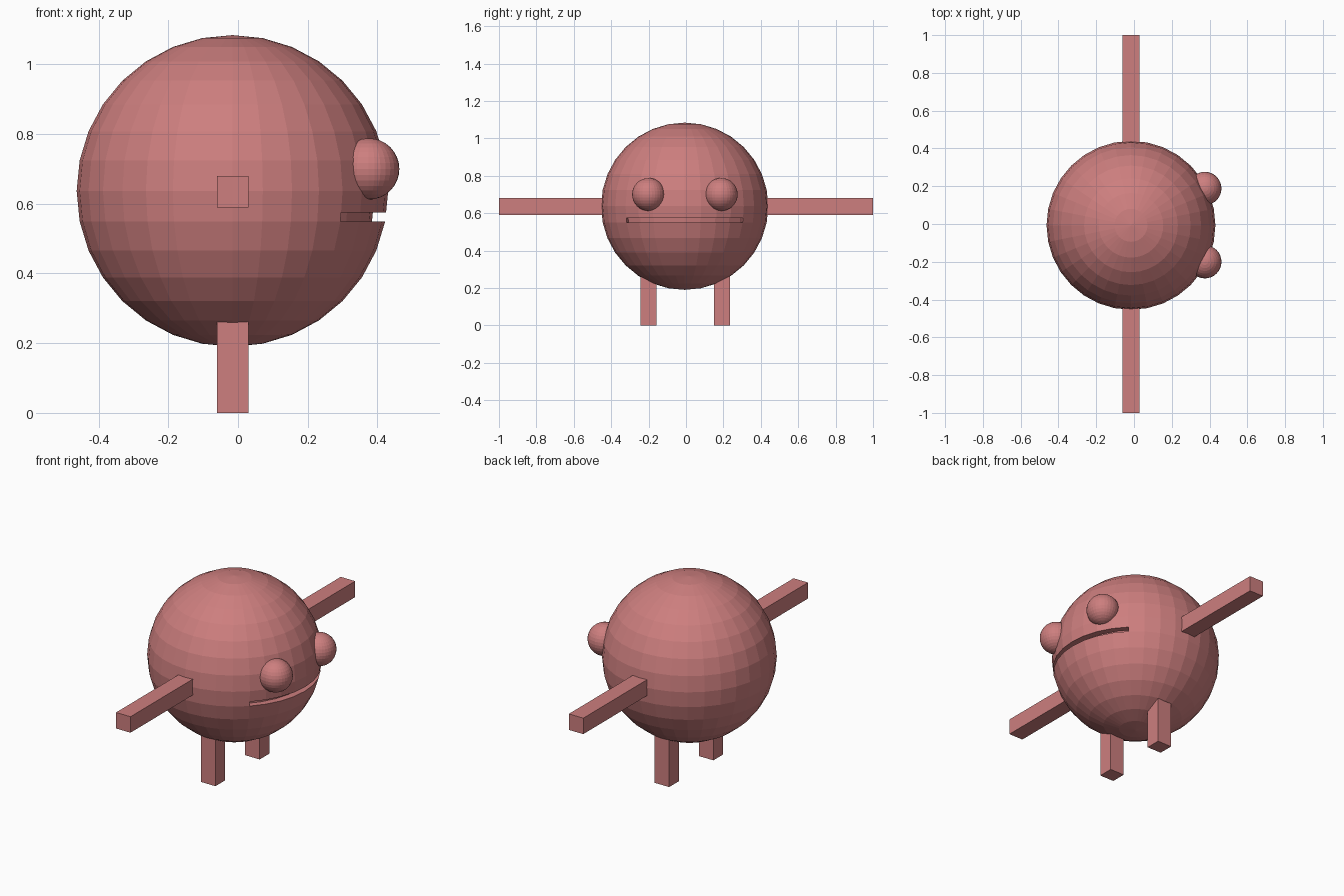
import bpy, bmesh, math
from mathutils import Matrix, Vector

if "Cube" in bpy.data.objects:
    bpy.data.objects.remove(bpy.data.objects["Cube"])

CENTER = Vector((-0.016, -0.007, 0.637))
RADIUS = 0.447

skin = bpy.data.materials.new("dusty_red")
skin.diffuse_color = (0.61, 0.21, 0.21, 1.0)
skin.use_nodes = True
skin.node_tree.nodes["Principled BSDF"].inputs["Base Color"].default_value = skin.diffuse_color


def finish(name, bm):
    mesh = bpy.data.meshes.new(name)
    bm.to_mesh(mesh)
    bm.free()
    mesh.materials.append(skin)
    obj = bpy.data.objects.new(name, mesh)
    bpy.context.collection.objects.link(obj)
    return obj


def ball(radius):
    bm = bmesh.new()
    bmesh.ops.create_uvsphere(bm, u_segments=32, v_segments=16, radius=radius)
    return bm


def box(name, lo, hi):
    lo, hi = Vector(lo), Vector(hi)
    bm = bmesh.new()
    bmesh.ops.create_cube(bm, size=1.0)
    bmesh.ops.transform(bm, verts=bm.verts, matrix=Matrix.Translation(
        (lo + hi) / 2) @ Matrix.Diagonal((*(hi - lo), 1)))
    return finish(name, bm)


def in_mouth(face, top):
    c = face.calc_center_median()
    return (-0.087 < c.z < top and c.x > 0
            and abs(math.atan2(c.y, c.x)) < math.radians(45))


# Body: faceted ball with a recessed mouth slot facing +x
bm = ball(RADIUS)
strip = [f for f in bm.faces if in_mouth(f, 0)]
edges = {e for f in strip for e in f.edges}
bmesh.ops.bisect_plane(bm, geom=strip + list(edges), dist=1e-5,
                       plane_co=(0, 0, -0.062), plane_no=(0, 0, 1))
slot = [f for f in bm.faces if in_mouth(f, -0.064)]
bmesh.ops.inset_region(bm, faces=slot, thickness=0.0, depth=0.0)
for v in {v for f in slot for v in f.verts}:
    v.co.x -= 0.038
    v.co.y *= 0.97
bmesh.ops.translate(bm, verts=bm.verts, vec=CENTER)
finish("body", bm)

# Eyes, arms and legs, one per side
for side, sign in (("right", -1), ("left", 1)):
    bm = ball(0.088)
    bmesh.ops.translate(bm, verts=bm.verts,
                        vec=(0.375, -0.006 + sign * 0.194, 0.70))
    finish(side + "_eye", bm)

    ys = sorted((sign * 0.38, sign * 1.0))
    box(side + "_arm", (-0.06, ys[0], 0.59), (0.03, ys[1], 0.68))

    y = -0.004 + sign * 0.197
    box(side + "_leg", (-0.06, y - 0.043, 0.0), (0.03, y + 0.043, 0.32))
